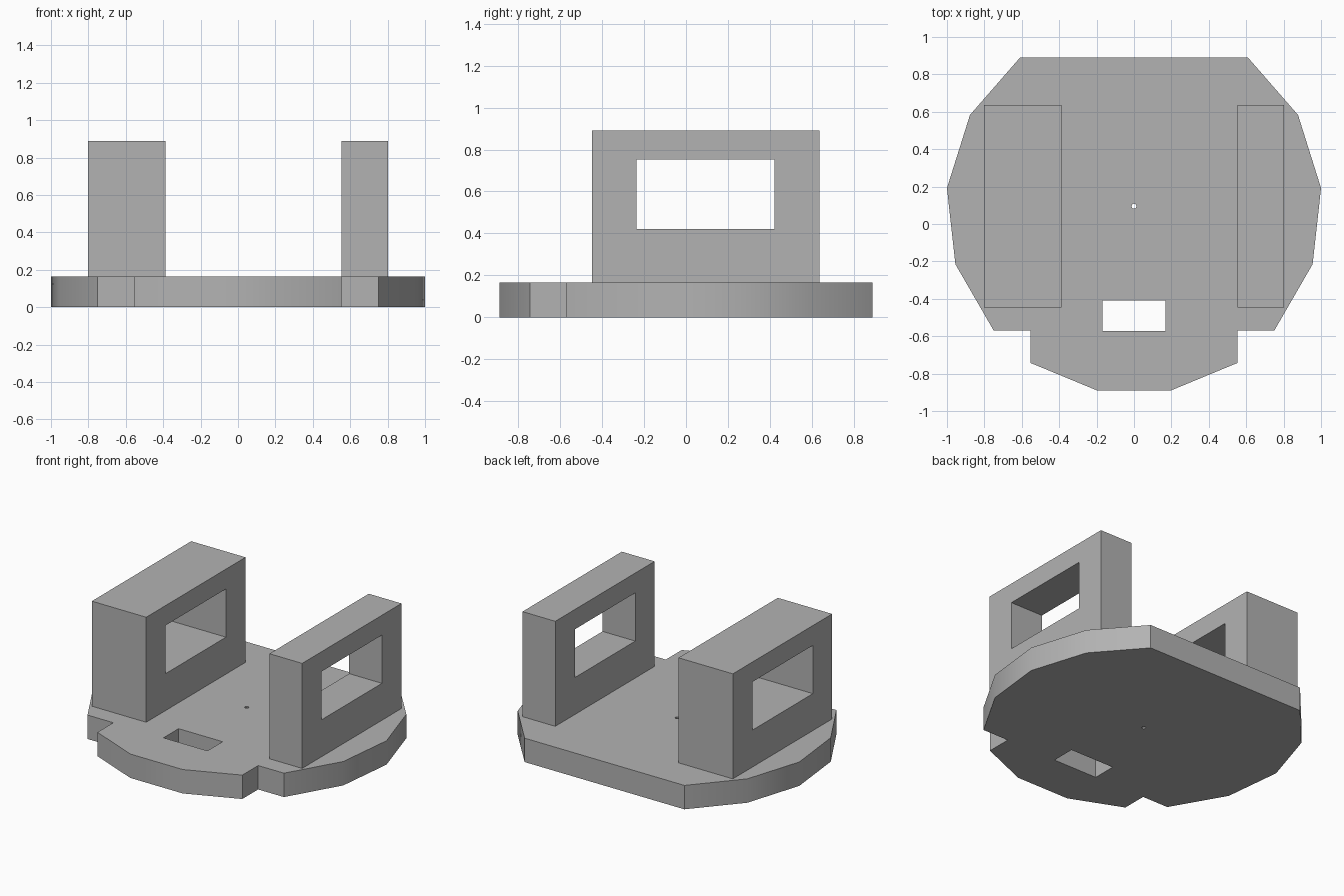
import bpy
import bmesh
import math
from mathutils import Vector

if "Cube" in bpy.data.objects:
    bpy.data.objects.remove(bpy.data.objects["Cube"], do_unlink=True)

grey = bpy.data.materials.new("plain grey")
grey.use_nodes = True
colour = (0.45, 0.45, 0.45, 1)
grey.diffuse_color = colour
grey.node_tree.nodes["Principled BSDF"].inputs["Base Color"].default_value = colour


def rect(a0, a1, b0, b1):
    return [(a0, b0), (a1, b0), (a1, b1), (a0, b1)]


def extrude_profile(name, loops, place, depth):
    """Fill an outline with holes, then extrude it along depth."""
    bm = bmesh.new()
    for loop in loops:
        verts = [bm.verts.new(place(a, b)) for a, b in loop]
        for i, v in enumerate(verts):
            bm.edges.new((v, verts[i - 1]))
    bmesh.ops.triangle_fill(bm, edges=bm.edges[:], use_beauty=True)
    result = bmesh.ops.extrude_face_region(bm, geom=bm.faces[:], use_keep_orig=True)
    moved = [g for g in result["geom"] if isinstance(g, bmesh.types.BMVert)]
    bmesh.ops.translate(bm, verts=moved, vec=Vector(depth))
    bmesh.ops.recalc_face_normals(bm, faces=bm.faces[:])
    mesh = bpy.data.meshes.new(name)
    bm.to_mesh(mesh)
    bm.free()
    mesh.materials.append(grey)
    obj = bpy.data.objects.new(name, mesh)
    bpy.context.collection.objects.link(obj)
    bpy.ops.object.select_all(action="DESELECT")
    obj.select_set(True)
    bpy.context.view_layer.objects.active = obj
    bpy.ops.object.shade_smooth_by_angle(angle=math.radians(30))
    return obj


BASE_TOP, TOWER_TOP = 0.165, 0.89

# Base plate: mirrored outline, front slot and small pivot hole
half = [(0.2, -0.889), (0.553, -0.743), (0.553, -0.57), (0.75, -0.57),
        (0.955, -0.215), (1.0, 0.192), (0.877, 0.583), (0.61, 0.889)]
outline = half + [(-x, y) for x, y in reversed(half)]
slot = rect(-0.168, 0.168, -0.573, -0.408)
pivot = [(0.014 * math.cos(i * math.pi / 4), 0.095 + 0.014 * math.sin(i * math.pi / 4))
         for i in range(8)]
extrude_profile("base_plate", [outline, slot, pivot],
                lambda x, y: (x, y, 0), (0, 0, BASE_TOP))

# Two upright blocks with a rectangular window through each
block = rect(-0.447, 0.636, BASE_TOP, TOWER_TOP)
window = rect(-0.237, 0.423, 0.42, 0.753)
for name, x0, x1 in (("right_upright", -0.803, -0.388), ("left_upright", 0.553, 0.803)):
    extrude_profile(name, [block, window],
                    lambda y, z: (x0, y, z), (x1 - x0, 0, 0))
